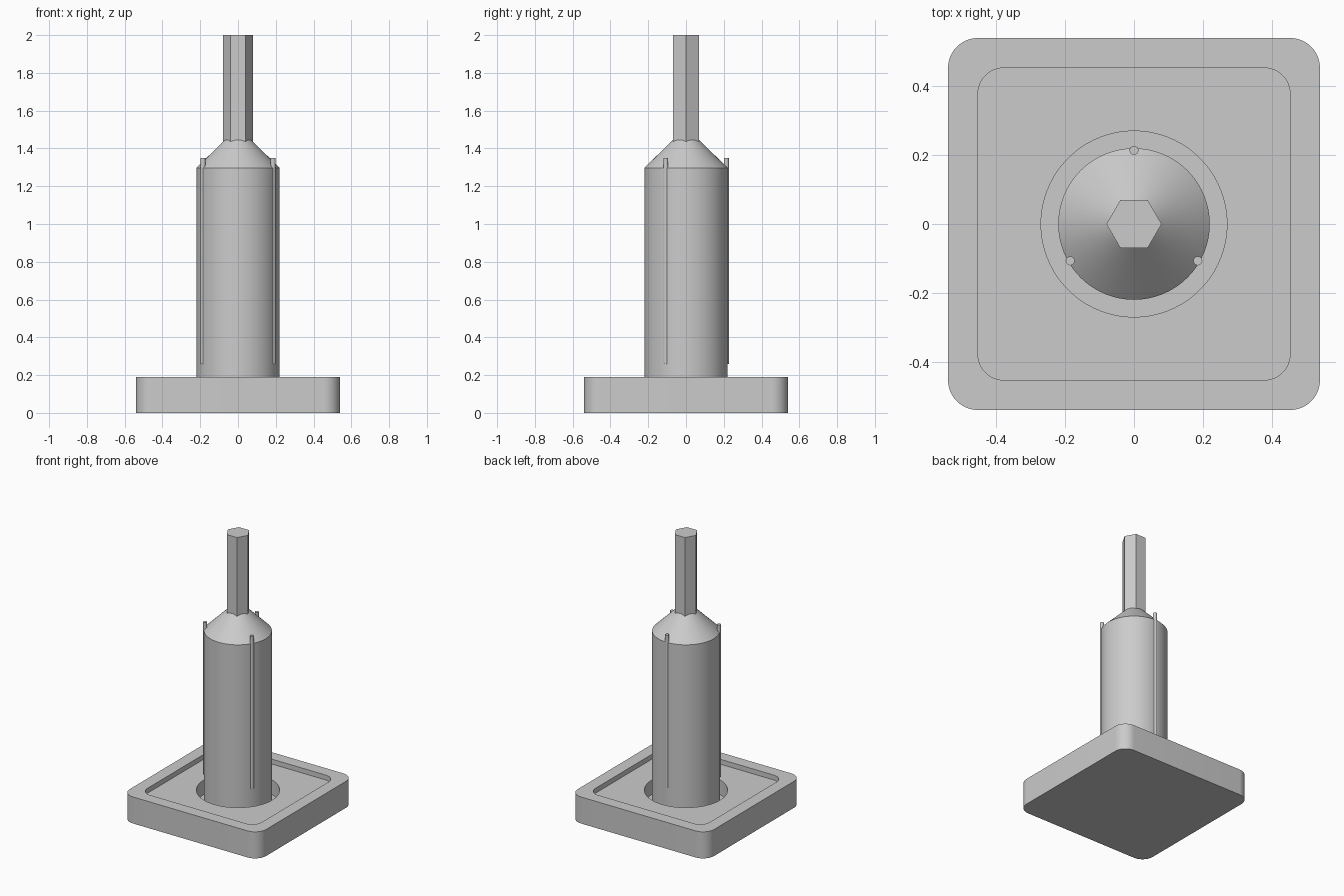
import bpy
import bmesh
from math import cos, sin, pi, radians

cube = bpy.data.objects.get("Cube")
if cube:
    bpy.data.objects.remove(cube, do_unlink=True)

grey = bpy.data.materials.new("plain grey")
grey.use_nodes = True
colour = (0.6, 0.6, 0.6, 1)
grey.diffuse_color = colour
grey.node_tree.nodes["Principled BSDF"].inputs["Base Color"].default_value = colour


def circle(radius, z, sides=64, centre=(0, 0), turn=0.0):
    """Ring of points around a centre."""
    return [(centre[0] + radius * cos(turn + 2 * pi * i / sides),
             centre[1] + radius * sin(turn + 2 * pi * i / sides), z)
            for i in range(sides)]


def rounded_square(half, radius, z, steps=16):
    """Ring of points around a square with rounded corners."""
    points = []
    c = half - radius
    for corner, (sx, sy) in enumerate([(1, 1), (-1, 1), (-1, -1), (1, -1)]):
        for i in range(steps):
            a = pi / 2 * (corner + i / (steps - 1))
            points.append((sx * c + radius * cos(a), sy * c + radius * sin(a), z))
    return points


def loft(name, rings, smooth=True):
    """Skin a list of equal rings and cap both ends."""
    bm = bmesh.new()
    loops = [[bm.verts.new(p) for p in ring] for ring in rings]
    count = len(rings[0])
    for low, high in zip(loops, loops[1:]):
        for i in range(count):
            j = (i + 1) % count
            bm.faces.new((low[i], low[j], high[j], high[i]))
    bm.faces.new(loops[0][::-1])
    bm.faces.new(loops[-1])
    bmesh.ops.recalc_face_normals(bm, faces=bm.faces)
    mesh = bpy.data.meshes.new(name)
    bm.to_mesh(mesh)
    bm.free()
    mesh.materials.append(grey)
    obj = bpy.data.objects.new(name, mesh)
    bpy.context.collection.objects.link(obj)
    if smooth:
        bpy.ops.object.select_all(action="DESELECT")
        obj.select_set(True)
        bpy.context.view_layer.objects.active = obj
        bpy.ops.object.shade_smooth_by_angle(angle=radians(30))
    return obj


# Square base with a shallow tray and a round well
half_step = pi / 64
loft("base", [
    rounded_square(0.54, 0.087, 0),
    rounded_square(0.54, 0.087, 0.19),
    rounded_square(0.453, 0.075, 0.19),
    rounded_square(0.453, 0.075, 0.155),
    circle(0.27, 0.155, turn=half_step),
    circle(0.27, 0.05, turn=half_step),
])

# Cylinder with a conical shoulder, standing in the well
loft("body", [
    circle(0.22, 0.05),
    circle(0.22, 1.297),
    circle(0.06, 1.455),
])

# Hexagonal shank
loft("hex_shank", [circle(0.08, z, sides=6) for z in (1.38, 2.0)], smooth=False)

# Three thin pins let into the side of the body
for n, angle in enumerate((90, 210, 330)):
    a = radians(angle)
    spot = (0.214 * cos(a), 0.214 * sin(a))
    loft(f"pin_{n + 1}", [circle(0.013, z, sides=24, centre=spot) for z in (0.26, 1.35)])
